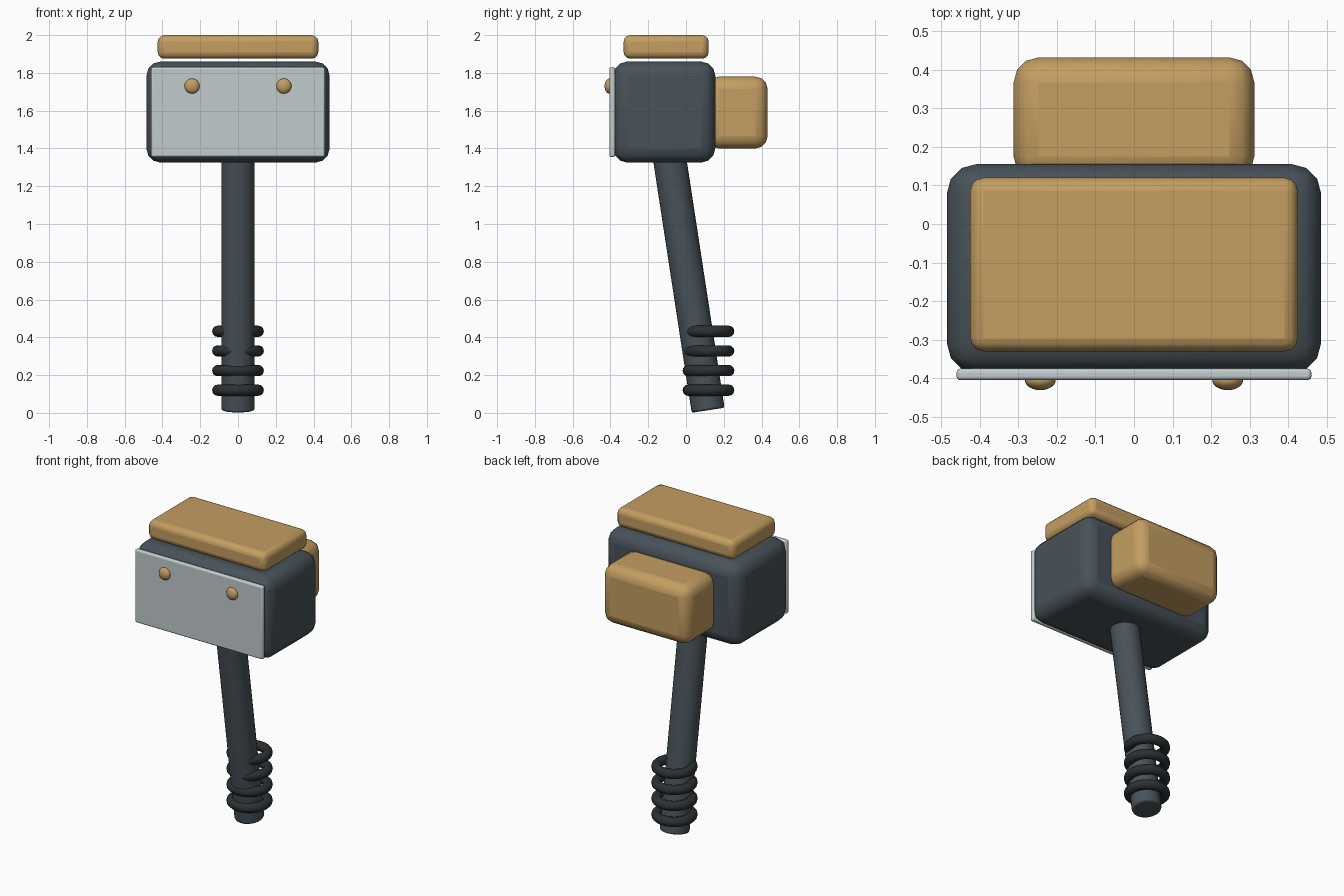
import bpy, math
from mathutils import Vector

if "Cube" in bpy.data.objects:
    bpy.data.objects.remove(bpy.data.objects["Cube"])


def material(name, rgb):
    m = bpy.data.materials.new(name)
    m.diffuse_color = (*rgb, 1)
    m.use_nodes = True
    m.node_tree.nodes["Principled BSDF"].inputs["Base Color"].default_value = m.diffuse_color
    return m


slate = material("slate", (0.065, 0.085, 0.10))
rubber = material("rubber", (0.025, 0.03, 0.033))
steel = material("steel", (0.54, 0.60, 0.61))
wood = material("wood", (0.55, 0.34, 0.12))


def finish(name, mat, bevel=0, segments=3):
    ob = bpy.context.object
    ob.name = name
    ob.data.materials.append(mat)
    if bevel:
        mod = ob.modifiers.new("Bevel", "BEVEL")
        mod.width, mod.segments = bevel, segments
        mod.limit_method = "ANGLE"
    bpy.ops.object.shade_smooth_by_angle(angle=math.radians(40))
    return ob


def block(name, lo, hi, bevel, mat):
    lo, hi = Vector(lo), Vector(hi)
    bpy.ops.mesh.primitive_cube_add(size=1, location=(lo + hi) / 2)
    bpy.context.object.scale = hi - lo
    bpy.ops.object.transform_apply(location=False, rotation=False, scale=True)
    return finish(name, mat, bevel)


# Hammer head, front plate, back block and floating top pad
block("head", (-0.485, -0.385, 1.325), (0.485, 0.155, 1.86), 0.075, slate)
block("front_plate", (-0.46, -0.405, 1.355), (0.46, -0.375, 1.83), 0.01, steel)
block("back_block", (-0.312, 0.11, 1.40), (0.312, 0.432, 1.78), 0.065, wood)
block("top_pad", (-0.425, -0.33, 1.875), (0.425, 0.12, 2.0), 0.035, wood)

# Flattened rivets on the front plate
for side, x in (("left", -0.243), ("right", 0.243)):
    bpy.ops.mesh.primitive_uv_sphere_add(segments=24, ring_count=12, radius=0.04,
                                         location=(x, -0.405, 1.73))
    bpy.context.object.scale.y = 0.65
    finish("rivet_" + side, wood)

# Leaning handle running up into the head
bottom, top = Vector((0, 0.117, 0.014)), Vector((0, -0.104, 1.46))
axis = top - bottom
bpy.ops.mesh.primitive_cylinder_add(vertices=32, radius=0.088, depth=axis.length,
                                    location=(bottom + top) / 2)
bpy.context.object.rotation_euler = axis.to_track_quat("Z", "Y").to_euler()
finish("handle", slate, 0.01, 2)

# Level grip rings stacked straight up, so the handle leans out of them
for i in range(4):
    bpy.ops.mesh.primitive_torus_add(major_radius=0.107, minor_radius=0.03,
                                     major_segments=32, minor_segments=12,
                                     location=(0, 0.119, 0.12 + 0.104 * i))
    finish(f"grip_ring_{i + 1}", rubber)
